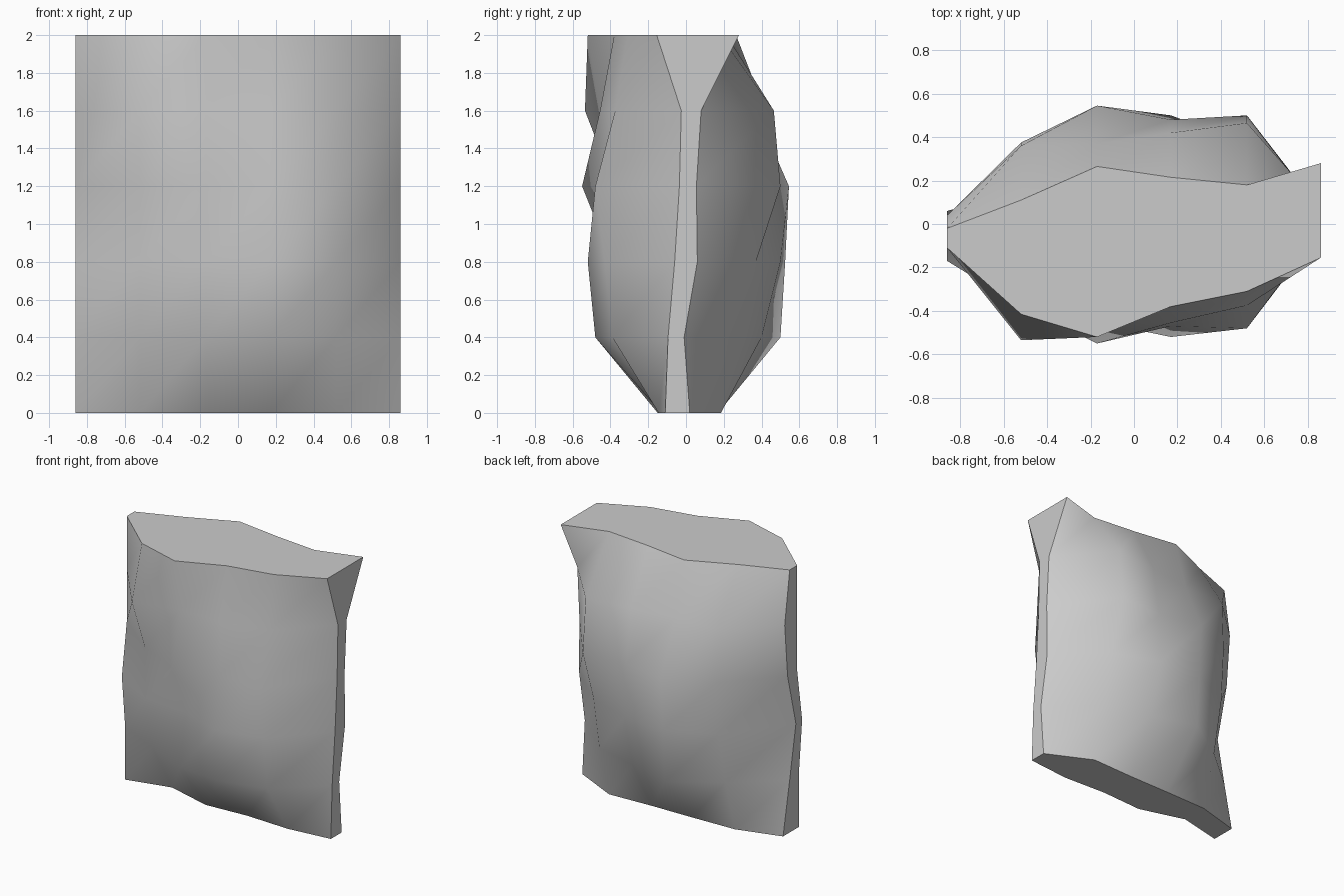
import bpy, bmesh

if "Cube" in bpy.data.objects:
    bpy.data.objects.remove(bpy.data.objects["Cube"])

# Rough slab: 6 x 6 lattice, y depth of each face (rows bottom to top, left to right)
XS = [-0.86, -0.52, -0.17, 0.17, 0.52, 0.86]
ZS = [0.0, 0.4, 0.8, 1.2, 1.6, 2.0]
FRONT = [
    [-.13, -.05, -.15, -.13, -.145, -.11],
    [-.13, -.29, -.45, -.48, -.39, -.095],
    [-.17, -.37, -.39, -.52, -.43, -.06],
    [-.11, -.38, -.55, -.47, -.48, -.035],
    [-.11, -.535, -.455, -.455, -.375, -.025],
    [-.11, -.415, -.52, -.38, -.31, -.155],
]
BACK = [
    [.06, .155, .165, .17, .185, .02],
    [-.02, .27, .50, .40, .30, -.01],
    [-.095, .35, .525, .50, .37, .06],
    [.005, .375, .545, .48, .50, .055],
    [.04, .36, .37, .42, .465, .08],
    [-.02, .11, .265, .215, .18, .28],
]

bm = bmesh.new()


def lattice(depths, flip):
    """Add one bumpy smooth face of the slab and return its vertex rows."""
    rows = [[bm.verts.new((x, y, z)) for x, y in zip(XS, row)]
            for z, row in zip(ZS, depths)]
    for lo, hi in zip(rows, rows[1:]):
        for i in range(len(XS) - 1):
            quad = [lo[i], lo[i + 1], hi[i + 1], hi[i]]
            bm.faces.new(quad[::-1] if flip else quad).smooth = True
    return rows


def border(rows):
    """Outer loop of a lattice, anticlockwise seen from the front."""
    return (rows[0] + [r[-1] for r in rows[1:]]
            + rows[-1][-2::-1] + [r[0] for r in rows[-2:0:-1]])


front = border(lattice(FRONT, False))
back = border(lattice(BACK, True))

# Flat rim joining the two bumpy faces, with crisp edges
n = len(front)
for i in range(n):
    j = (i + 1) % n
    bm.faces.new([front[j], front[i], back[i], back[j]]).smooth = False
    for loop in (front, back):
        bm.edges.get((loop[i], loop[j])).smooth = False

bmesh.ops.recalc_face_normals(bm, faces=bm.faces)
mesh = bpy.data.meshes.new("rough_slab")
bm.to_mesh(mesh)
bm.free()
slab = bpy.data.objects.new("rough_slab", mesh)
bpy.context.collection.objects.link(slab)
